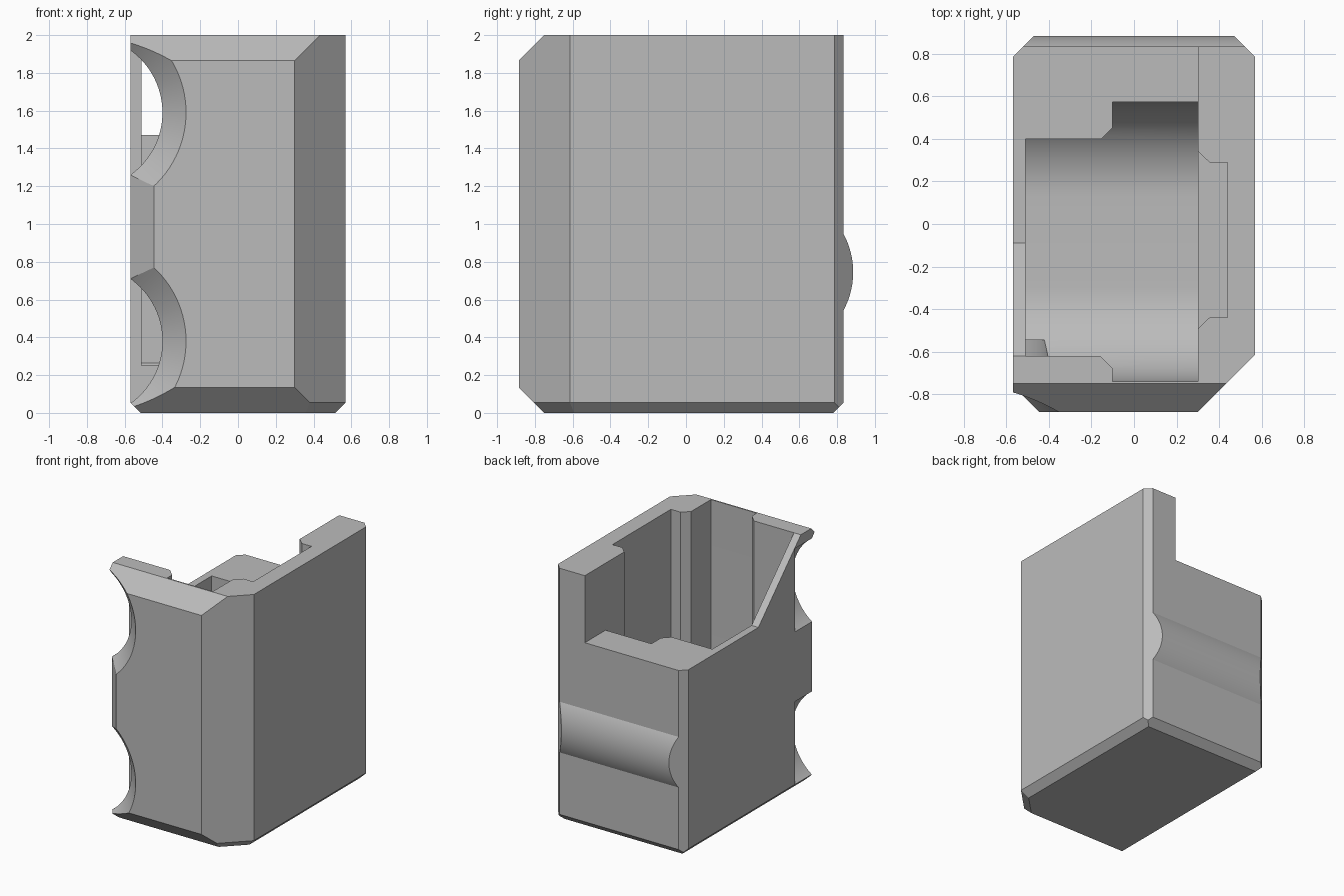
import bpy, bmesh
from math import sin, cos, pi, sqrt
from mathutils import Vector

if "Cube" in bpy.data.objects:
    bpy.data.objects.remove(bpy.data.objects["Cube"], do_unlink=True)

grey = bpy.data.materials.new("plain_grey")
grey.use_nodes = True
grey.diffuse_color = (0.5, 0.5, 0.5, 1)
grey.node_tree.nodes["Principled BSDF"].inputs["Base Color"].default_value = (0.5, 0.5, 0.5, 1)


def make(name, bm):
    bmesh.ops.recalc_face_normals(bm, faces=bm.faces)
    mesh = bpy.data.meshes.new(name)
    bm.to_mesh(mesh)
    bm.free()
    mesh.materials.append(grey)
    obj = bpy.data.objects.new(name, mesh)
    bpy.context.collection.objects.link(obj)
    return obj


def loft(name, rings):
    """Closed solid through matching rings of points."""
    bm = bmesh.new()
    rows = [[bm.verts.new(p) for p in ring] for ring in rings]
    n = len(rows[0])
    for a, b in zip(rows, rows[1:]):
        for i in range(n):
            j = (i + 1) % n
            bm.faces.new((a[i], a[j], b[j], b[i]))
    bm.faces.new(rows[0])
    bm.faces.new(rows[-1])
    return make(name, bm)


def prism_x(name, pts, lo, hi):
    return loft(name, [[(x, y, z) for y, z in pts] for x in (lo, hi)])


def prism_z(name, pts, lo, hi):
    return loft(name, [[(x, y, z) for x, y in pts] for z in (lo, hi)])


def clip(obj, planes):
    """Cut away everything beyond each (point, outward normal) plane."""
    bm = bmesh.new()
    bm.from_mesh(obj.data)
    for point, normal in planes:
        geom = bm.verts[:] + bm.edges[:] + bm.faces[:]
        cut = bmesh.ops.bisect_plane(bm, geom=geom, plane_co=point,
                                     plane_no=Vector(normal), clear_outer=True)
        edges = [e for e in cut["geom_cut"] if isinstance(e, bmesh.types.BMEdge)]
        bmesh.ops.contextual_create(bm, geom=edges)
    bmesh.ops.recalc_face_normals(bm, faces=bm.faces)
    bm.to_mesh(obj.data)
    bm.free()


def combine(obj, tool, operation):
    """Apply a boolean and discard the tool."""
    mod = obj.modifiers.new(operation.lower(), "BOOLEAN")
    mod.object, mod.operation, mod.solver = tool, operation, "EXACT"
    deps = bpy.context.evaluated_depsgraph_get()
    mesh = bpy.data.meshes.new_from_object(obj.evaluated_get(deps))
    obj.modifiers.clear()
    obj.data = mesh
    bpy.data.objects.remove(tool, do_unlink=True)


W, FRONT, BACK, TOP = 0.57, -0.885, 0.835, 2.0
back_corners = [((s * W, 0.785, 0), (s, 1, 0)) for s in (-1, 1)]

# Outer block with its chamfered edges
body = prism_x("housing", [(FRONT, 0), (BACK, 0), (BACK, TOP), (FRONT, TOP)], -W, W)
clip(body, back_corners + [
    ((0.30, FRONT, 0), (1, -1, 0)),
    ((0, FRONT, 1.865), (0, -1, 1)),
    ((0, FRONT, 0.135), (0, -1, -1)),
    ((0, BACK, 0.055), (0, 1, -1)),
    ((W, 0, 0.055), (1, 0, -1)),
    ((-W, 0, 0.055), (-1, 0, -1)),
    ((0.30, FRONT, 0.055), (1, -1, -sqrt(2))),
])

# Rounded rib across the back
R = 0.425
arc = [-0.6 + 1.2 * i / 32 for i in range(33)]
rib = prism_x("back_rib", [(0.46 + R * cos(a), 0.745 + R * sin(a)) for a in arc], -W, W)
clip(rib, back_corners)
combine(body, rib, "UNION")

# Inner pocket: round-bottomed trough limited by a stepped plan outline
r, floor = 0.45, 0.17
quarter = [i * pi / 40 for i in range(21)]
trough = [(-0.29 - r * cos(a), floor + r - r * sin(a)) for a in quarter]
trough += [(0.125 + r * sin(a), floor + r - r * cos(a)) for a in quarter]
trough += [(0.575, 2.2), (-0.74, 2.2)]
pocket = prism_x("pocket", trough, -0.7, 0.30)
outline = [(-0.51, -0.62), (-0.16, -0.62), (-0.10, -0.68), (-0.10, -0.8), (0.4, -0.8),
           (0.4, 0.7), (-0.10, 0.7), (-0.10, 0.455), (-0.155, 0.40), (-0.51, 0.40)]
combine(pocket, prism_z("outline", outline, -0.5, 2.5), "INTERSECT")
combine(body, pocket, "DIFFERENCE")

# Flared groove in the tall side wall
groove = [(0.25, -0.54), (0.355, -0.44), (0.44, -0.44), (0.44, 0.29), (0.355, 0.29), (0.25, 0.39)]
combine(body, prism_z("groove", groove, 0.3, 2.2), "DIFFERENCE")

# Lowered back and sloping side rim
rim = [(-0.62, 2.0), (-0.09, 1.47), (1.1, 1.47), (1.1, 2.3), (-0.62, 2.3)]
combine(body, prism_x("rim", rim, -0.8, 0.30), "DIFFERENCE")

# Chamfered front edge between the finger scallops
edge = [(-0.40, -0.93), (-0.65, -0.68), (-0.65, -0.93)]
combine(body, prism_z("edge", edge, 0.38, 1.59), "DIFFERENCE")

# Two countersunk finger scallops
turn = [2 * pi * i / 96 for i in range(96)]
for z in (0.38, 1.59):
    rings = [[(-0.805 + q * cos(a), y, z + q * sin(a)) for a in turn]
             for y, q in ((-0.95, 0.595), (-0.76, 0.405), (-0.545, 0.405))]
    combine(body, loft("scallop", rings), "DIFFERENCE")

# Smooth curves, crisp edges
bpy.ops.object.select_all(action="DESELECT")
body.select_set(True)
bpy.context.view_layer.objects.active = body
bpy.ops.object.shade_smooth_by_angle(angle=0.4)
